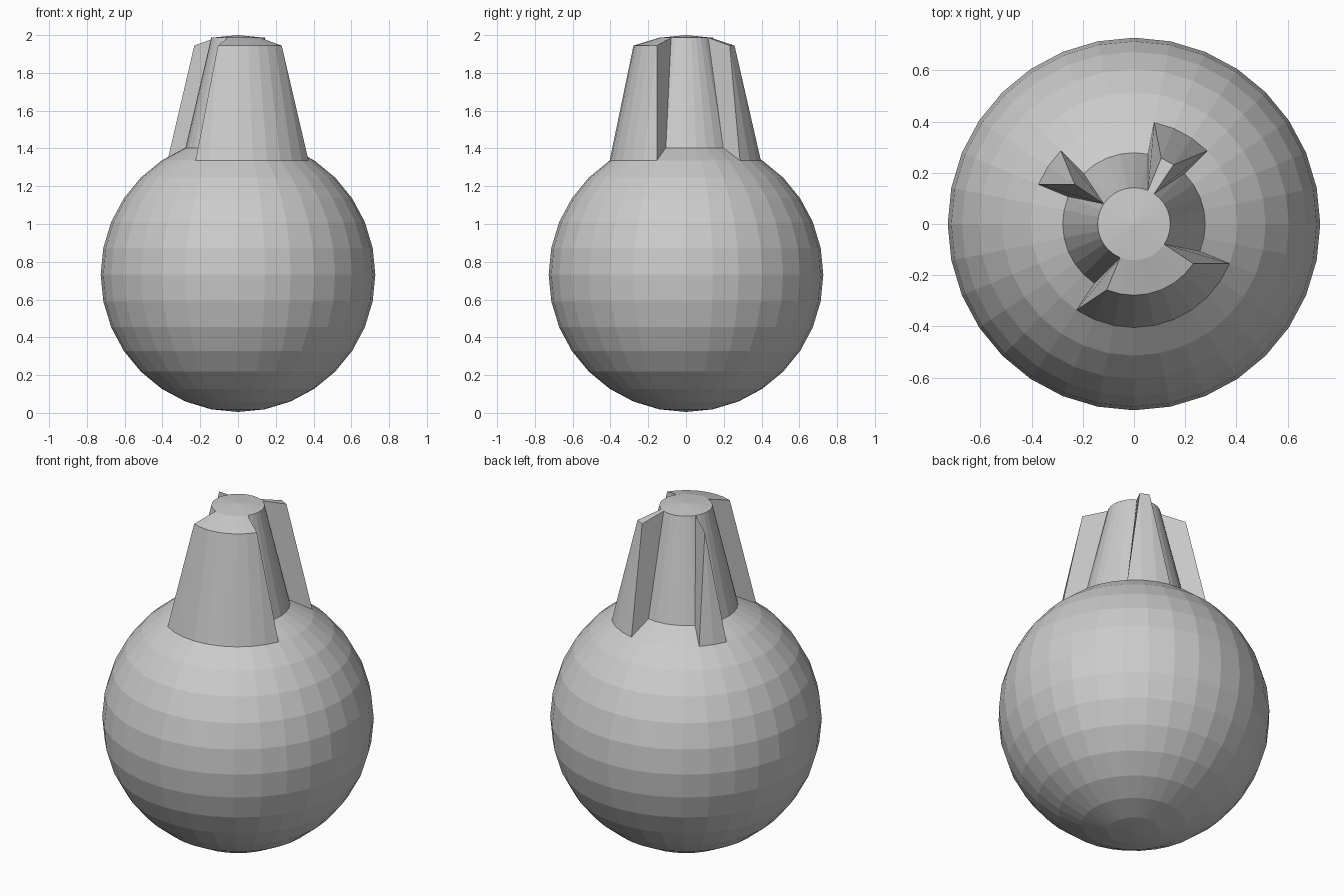
import bpy, bmesh
from math import sin, cos, pi

if "Cube" in bpy.data.objects:
    bpy.data.objects.remove(bpy.data.objects["Cube"])

N = 32                 # segments around
STEP = 2 * pi / N      # same angular step for the rings
R, CZ, LIFT = 0.727, 0.732, 0.541

bm = bmesh.new()


def ring(k, lift=0.0):
    """Ring of the sphere, k steps down from the top pole."""
    r, z = R * sin(k * STEP), CZ + R * cos(k * STEP) + lift
    return [bm.verts.new((r * cos(i * STEP), r * sin(i * STEP), z)) for i in range(N)]


def face(*vs):
    bm.faces.new(vs)


def band(lower, upper, i):
    j = (i + 1) % N
    face(lower[i], lower[j], upper[j], upper[i])


# Round body below the neck
rings = [ring(k) for k in range(3, 16)]
for upper, lower in zip(rings, rings[1:]):
    for i in range(N):
        band(lower, upper, i)
bottom = bm.verts.new((0, 0, CZ - R))
for i in range(N):
    face(bottom, rings[-1][(i + 1) % N], rings[-1][i])

# Neck: the sphere's cap lifted, each wall tapering one step inwards
A, B = rings[0], ring(2)
C, D = ring(2, LIFT), ring(1, LIFT)
top = bm.verts.new((0, 0, CZ + R + LIFT))
for i in range(N):
    face(D[i], D[(i + 1) % N], top)

raised = set()
for s, e in ((4, 7), (12, 14), (21, 30)):      # fins: start and end segment
    raised.update(range(s, e))
    for i in range(s + 1, e - 1):
        band(A, C, i)                          # outer wall
        band(C, D, i)                          # fin top
    for a, b in ((s, s + 1), (e, e - 1)):      # tapered ends
        face(A[a], A[b], C[b])
        face(A[a], B[a], D[b], C[b])
        face(B[a], D[a], D[b])

for i in range(N):
    if i not in raised:
        band(A, B, i)                          # shoulder
        band(B, D, i)                          # core wall

bmesh.ops.delete(bm, geom=[v for v in bm.verts if not v.link_faces], context='VERTS')
bmesh.ops.recalc_face_normals(bm, faces=bm.faces)
mesh = bpy.data.meshes.new("round_body_with_neck")
bm.to_mesh(mesh)
bm.free()
bpy.context.collection.objects.link(bpy.data.objects.new("round_body_with_neck", mesh))
